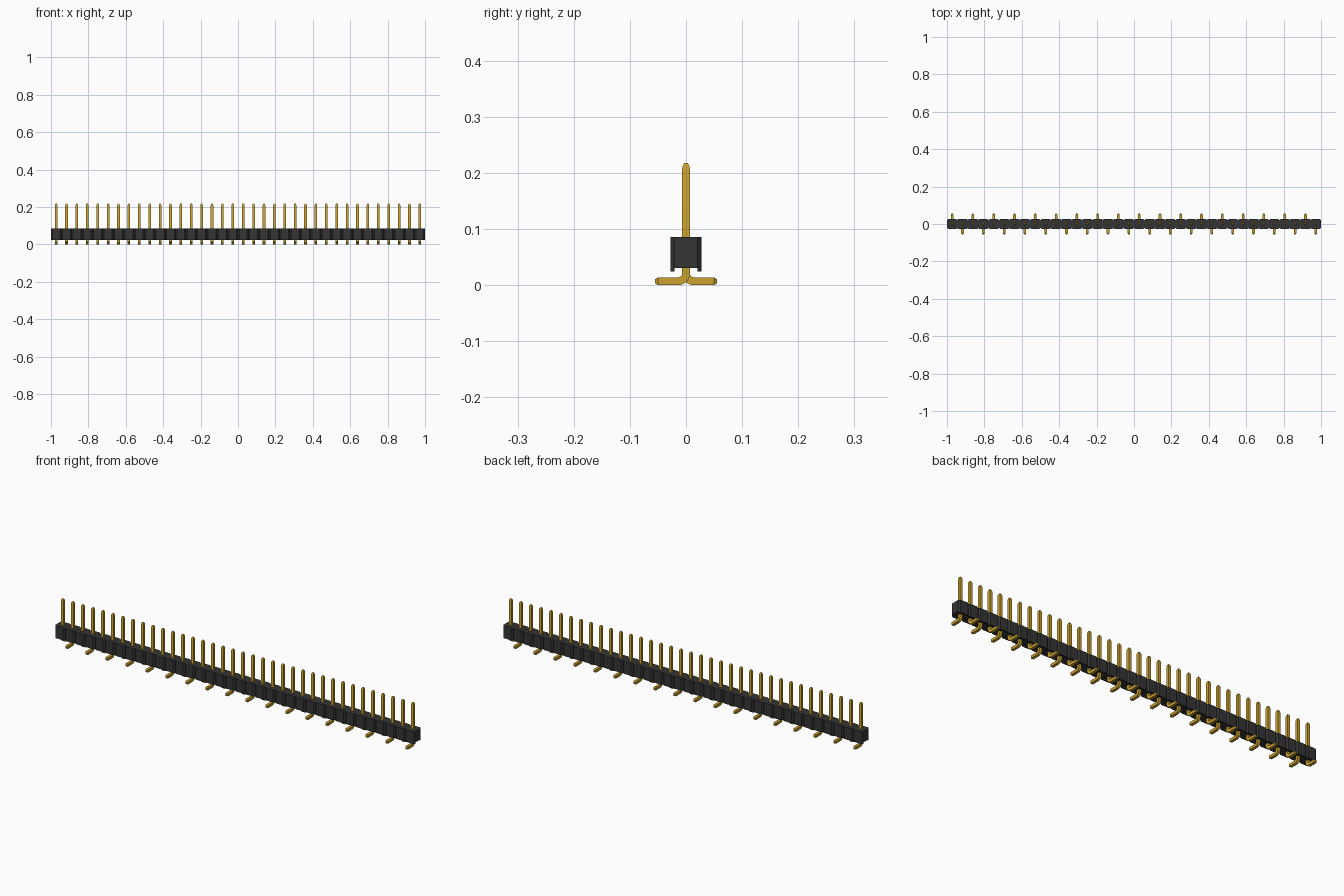
import bpy, bmesh, math
from mathutils import Vector

cube = bpy.data.objects.get("Cube")
if cube:
    bpy.data.objects.remove(cube)

COUNT = 36
PITCH = 2 / COUNT
HALF = PITCH / 2
CHAMFER = 0.007
PIN = 0.014
BODY_LOW, BODY_MID, BODY_TOP = 0.024, 0.031, 0.086
PIN_TOP, FOOT_END = 0.218, 0.055


def material(name, colour):
    mat = bpy.data.materials.new(name)
    mat.use_nodes = True
    mat.diffuse_color = colour
    mat.node_tree.nodes["Principled BSDF"].inputs["Base Color"].default_value = colour
    return mat


def finish(name, bm, mat):
    bmesh.ops.recalc_face_normals(bm, faces=bm.faces)
    mesh = bpy.data.meshes.new(name)
    bm.to_mesh(mesh)
    bm.free()
    mesh.materials.append(mat)
    obj = bpy.data.objects.new(name, mesh)
    bpy.context.collection.objects.link(obj)
    return obj


def prism(bm, outline, low, high):
    rings = [[bm.verts.new((x, y, z)) for x, y in outline] for z in (low, high)]
    bridge(bm, rings)


def bridge(bm, rings):
    bm.faces.new(rings[0])
    bm.faces.new(rings[-1])
    for a, b in zip(rings, rings[1:]):
        for i in range(len(a)):
            j = (i + 1) % len(a)
            bm.faces.new((a[i], a[j], b[j], b[i]))


black = material("black plastic", (0.035, 0.035, 0.035, 1))
gold = material("gold metal", (0.59, 0.36, 0.03, 1))
centres = [(i - (COUNT - 1) / 2) * PITCH for i in range(COUNT)]

# Notched strip housing, with a rail under each long edge
inner = HALF - CHAMFER
front = []
for x in centres:
    front += [(x - HALF, -inner), (x - inner, -HALF), (x + inner, -HALF)]
front.append((1, -inner))
bm = bmesh.new()
prism(bm, front + [(-x, -y) for x, y in front], BODY_MID, BODY_TOP)
for x in centres:
    for side in (-1, 1):
        rail = [(x - HALF, side * inner), (x - inner, side * HALF),
                (x + inner, side * HALF), (x + HALF, side * inner)]
        prism(bm, rail, BODY_LOW, BODY_MID)
finish("housing", bm, black)

# Pin centre line: (distance along foot, height, direction angle, section scale)
path = [(0, PIN_TOP, 0, 0.4), (0, PIN_TOP - 0.004, 0, 0.75), (0, PIN_TOP - 0.01, 0, 1)]
for step in range(9):
    a = math.pi / 2 * step / 8
    path.append((PIN * (1 - math.cos(a)), PIN * 1.5 - PIN * math.sin(a), a, 1))
path += [(FOOT_END - 0.005, PIN / 2, math.pi / 2, 1),
         (FOOT_END, PIN / 2, math.pi / 2, 0.5)]

# Bent pins with feet alternating back and front
bm = bmesh.new()
for i, x in enumerate(centres):
    side = 1 if i % 2 == 0 else -1
    rings = []
    for y, z, angle, scale in path:
        across = Vector((0, side * math.cos(angle), math.sin(angle)))
        centre = Vector((x, side * y, z))
        h = PIN / 2 * scale
        rings.append([bm.verts.new(centre + Vector((u * h, 0, 0)) + across * v * h)
                      for u, v in ((-1, -1), (1, -1), (1, 1), (-1, 1))])
    bridge(bm, rings)
pins = finish("pins", bm, gold)
bpy.ops.object.select_all(action="DESELECT")
pins.select_set(True)
bpy.context.view_layer.objects.active = pins
bpy.ops.object.shade_smooth_by_angle(angle=math.radians(20))
